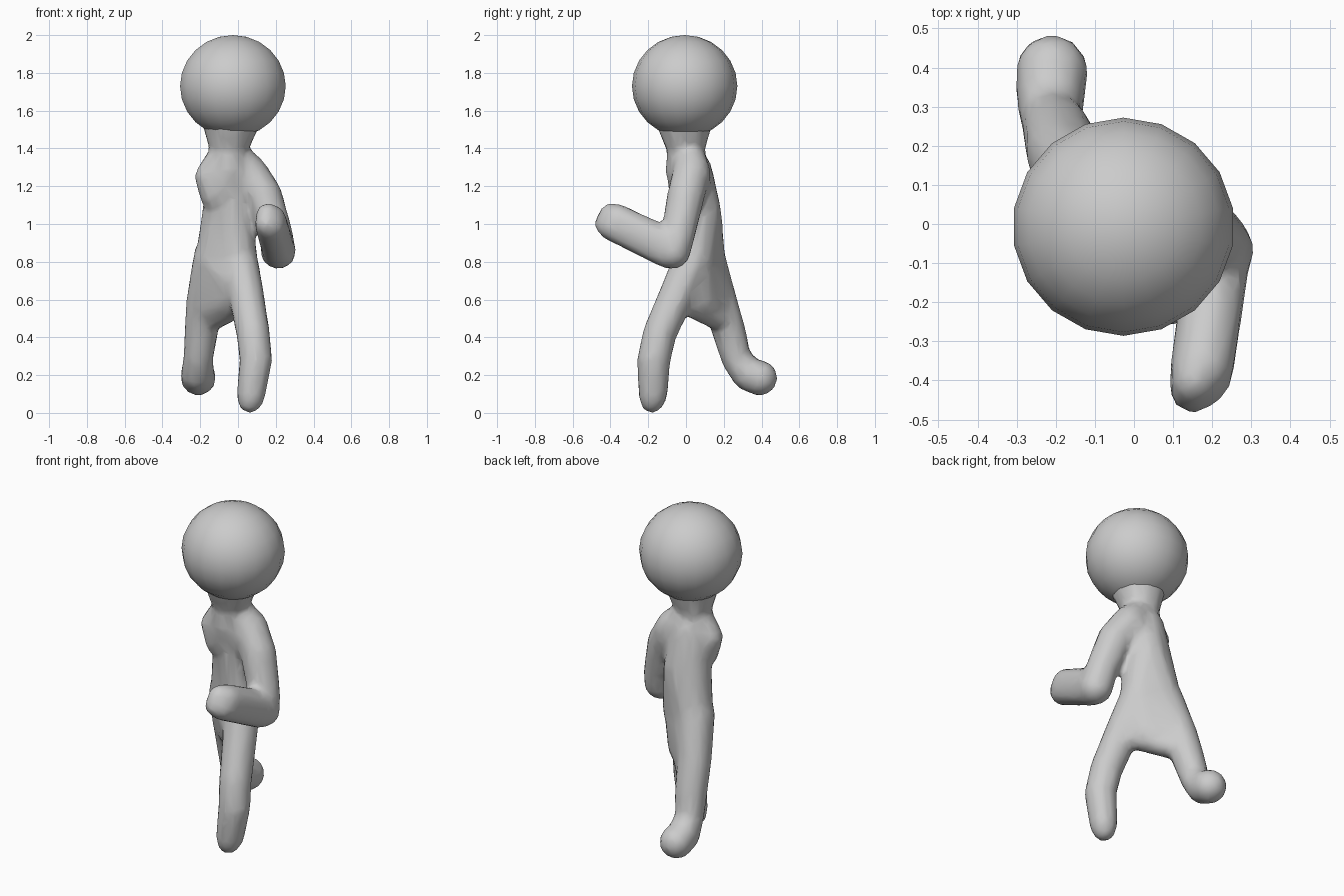
import bpy, bmesh
from mathutils import Vector

cube = bpy.data.objects.get("Cube")
if cube:
    bpy.data.objects.remove(cube)

grey = bpy.data.materials.new("plain_grey")
grey.use_nodes = True
grey.diffuse_color = (0.6, 0.6, 0.6, 1)
grey.node_tree.nodes["Principled BSDF"].inputs["Base Color"].default_value = (0.6, 0.6, 0.6, 1)


def add_hull(bm, balls):
    """Wrap a convex skin around faceted balls given as (x, y, z, radius)."""
    part = bmesh.new()
    ball = bmesh.new()
    bmesh.ops.create_icosphere(ball, subdivisions=2, radius=1.02)
    for x, y, z, r in balls:
        for v in ball.verts:
            part.verts.new(Vector((x, y, z)) + v.co * r)
    ball.free()
    out = bmesh.ops.convex_hull(part, input=part.verts[:])
    spare = {g for g in out["geom_interior"] + out["geom_unused"] if isinstance(g, bmesh.types.BMVert)}
    bmesh.ops.delete(part, geom=list(spare), context='VERTS')
    bmesh.ops.recalc_face_normals(part, faces=part.faces[:])
    mesh = bpy.data.meshes.new("part")
    part.to_mesh(mesh)
    part.free()
    bm.from_mesh(mesh)
    bpy.data.meshes.remove(mesh)


def add_limb(bm, balls):
    for pair in zip(balls, balls[1:]):
        add_hull(bm, pair)


def finish(name, bm):
    mesh = bpy.data.meshes.new(name)
    bm.to_mesh(mesh)
    bm.free()
    mesh.materials.append(grey)
    mesh.polygons.foreach_set("use_smooth", [True] * len(mesh.polygons))
    ob = bpy.data.objects.new(name, mesh)
    bpy.context.collection.objects.link(ob)
    return ob


body = bmesh.new()

# Neck flaring into the head
add_limb(body, [(-.05, 0, 1.28, .11), (-.05, 0, 1.40, .10), (-.035, -.01, 1.59, .165)])

# Chest with a short stump on the right shoulder
add_hull(body, [(-.07, 0, 1.35, .09), (.0, .02, 1.34, .09), (-.15, .0, 1.25, .08),
                (-.12, .0, 1.15, .08), (-.07, -.015, 1.20, .08),
                (.07, .03, 1.25, .10), (.0, .03, 1.15, .10)])

# Trunk, spreading towards both hips
add_hull(body, [(-.05, .03, 1.28, .11), (-.04, .065, 1.08, .12),
                (.0, .04, .80, .105), (-.12, .10, .80, .11)])
add_hull(body, [(.0, .04, .82, .10), (-.12, .10, .82, .11),
                (.03, -.03, .65, .08), (-.18, .18, .55, .085), (-.04, .06, .60, .10)])

# Web between the thighs
add_hull(body, [(.01, .02, .58, .07), (-.17, .20, .50, .075), (-.04, .06, .56, .065),
                (-.15, .20, .48, .055), (-.12, .15, .495, .05)])

# Left leg striding forward
add_limb(body, [(.0, .04, .82, .105), (.045, -.05, .62, .095), (.08, -.14, .42, .09),
                (.095, -.17, .28, .088), (.07, -.175, .10, .078), (.063, -.18, .06, .062)])

# Right leg trailing behind
add_limb(body, [(-.13, .10, .82, .11), (-.18, .175, .60, .095), (-.195, .23, .42, .09),
                (-.21, .265, .29, .08), (-.215, .33, .205, .09), (-.21, .39, .185, .095)])

# Left upper arm
add_limb(body, [(.05, .03, 1.28, .10), (.135, .0, 1.15, .10), (.20, -.04, .95, .09),
                (.213, -.07, .855, .095)])

# Left forearm and fist, deeper than wide
add_hull(body, [(.218, -.075, .89, .08), (.21, -.10, .845, .08),
                (.175, -.36, 1.025, .08), (.17, -.39, .99, .08),
                (.155, -.40, 1.05, .06), (.15, -.425, 1.0, .06)])

ob = finish("body", body)
fuse = ob.modifiers.new("fuse", 'REMESH')
fuse.mode = 'VOXEL'
fuse.voxel_size = 0.016
fuse.use_smooth_shade = True
soften = ob.modifiers.new("soften", 'SMOOTH')
soften.factor = 0.5
soften.iterations = 8
thin = ob.modifiers.new("thin", 'DECIMATE')
thin.ratio = 0.12

# Round head
head = bmesh.new()
bmesh.ops.create_uvsphere(head, u_segments=18, v_segments=12, radius=1)
for v in head.verts:
    v.co = Vector((-.027 + v.co.x * .284, -.007 + v.co.y * .279, 1.73 + v.co.z * .27))
finish("head", head)
